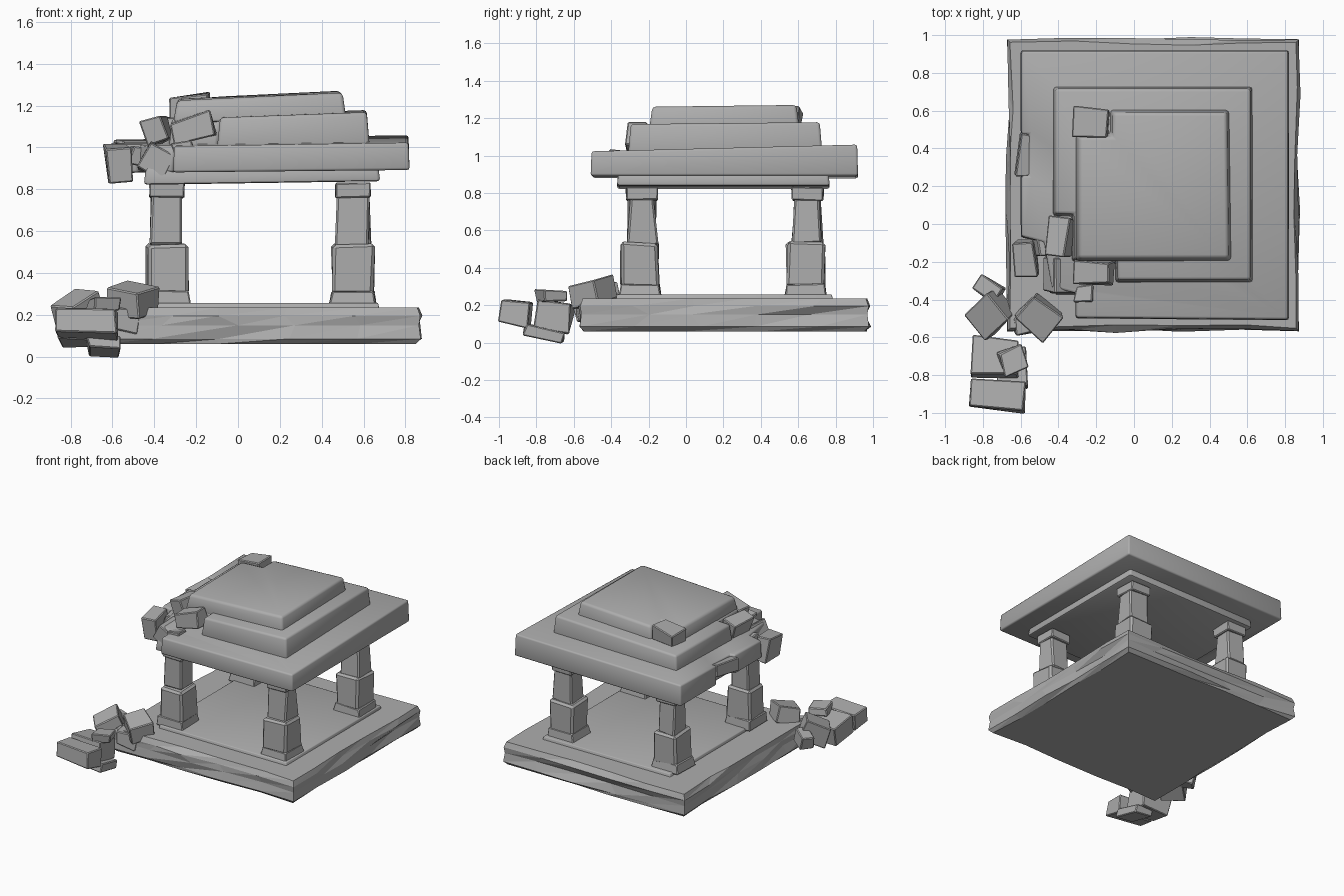
import bpy, bmesh, math, random
from mathutils import Matrix, Vector

random.seed(7)
if "Cube" in bpy.data.objects:
    bpy.data.objects.remove(bpy.data.objects["Cube"], do_unlink=True)

stone = bpy.data.materials.new("grey stone")
stone.use_nodes = True
grey = (0.42, 0.42, 0.42, 1)
stone.diffuse_color = grey
stone.node_tree.nodes["Principled BSDF"].inputs["Base Color"].default_value = grey


def finish(name, bm, bevel=0.0, segments=1, smooth=False):
    """Bevel the edges and turn the bmesh into an object."""
    bmesh.ops.recalc_face_normals(bm, faces=bm.faces)
    if bevel:
        sharp = [e for e in bm.edges if e.calc_face_angle(0) > math.radians(30)]
        bmesh.ops.bevel(bm, geom=sharp, offset=bevel, segments=segments,
                        profile=0.5, affect='EDGES', clamp_overlap=True)
    mesh = bpy.data.meshes.new(name)
    bm.to_mesh(mesh)
    bm.free()
    mesh.materials.append(stone)
    ob = bpy.data.objects.new(name, mesh)
    bpy.context.collection.objects.link(ob)
    if smooth:
        bpy.ops.object.select_all(action='DESELECT')
        ob.select_set(True)
        bpy.context.view_layer.objects.active = ob
        bpy.ops.object.shade_smooth_by_angle(angle=math.radians(50))
    return ob


def block(name, loc, size, rot=(0, 0, 0), jitter=0.008, bevel=0.006, taper=1.0):
    """Worn stone block with slightly shifted corners."""
    bm = bmesh.new()
    bmesh.ops.create_cube(bm, size=1)
    for v in bm.verts:
        k = taper if v.co.z > 0 else 1
        v.co = Vector((v.co.x * size[0] * k, v.co.y * size[1] * k, v.co.z * size[2]))
        v.co += Vector([random.uniform(-jitter, jitter) for _ in range(3)])
    for angle, axis in zip(rot, 'XYZ'):
        bm.transform(Matrix.Rotation(math.radians(angle), 4, axis))
    bm.transform(Matrix.Translation(loc))
    return finish(name, bm, bevel)


def slab(name, outline, low, high, inset=0.0, tilt=(0, 0), base_tilt=(0, 0), bevel=0.015):
    """Extruded outline whose top and underside can lean."""
    cx = (min(p[0] for p in outline) + max(p[0] for p in outline)) / 2
    cy = (min(p[1] for p in outline) + max(p[1] for p in outline)) / 2
    bm = bmesh.new()
    rings = []
    for z, pull, lean in ((low, 0, base_tilt), (high, inset, tilt)):
        ring = []
        for x, y in outline:
            px = x - math.copysign(pull, x - cx)
            py = y - math.copysign(pull, y - cy)
            ring.append(bm.verts.new((px, py, z + lean[0] * (x - cx) + lean[1] * (y - cy))))
        rings.append(ring)
        bm.faces.new(ring)
    n = len(outline)
    for i in range(n):
        j = (i + 1) % n
        bm.faces.new((rings[0][i], rings[0][j], rings[1][j], rings[1][i]))
    return finish(name, bm, bevel, 2, True)


def rect(x0, x1, y0, y1):
    return [(x0, y0), (x1, y0), (x1, y1), (x0, y1)]


# Rough-hewn base with chipped sides
bm = bmesh.new()
corners = rect(-0.665, 0.865, -0.56, 0.97)
steps = 5
rings = []
for z, grow in ((0.06, -0.015), (0.085, 0.008), (0.15, 0.0), (0.195, 0.006), (0.235, -0.008)):
    ring = []
    for c in range(4):
        a, b = Vector(corners[c]), Vector(corners[(c + 1) % 4])
        along = (b - a).normalized()
        out = Vector((along.y, -along.x))
        for s in range(steps):
            p = a.lerp(b, s / steps)
            if s:
                p += out * (grow + random.uniform(-0.018, 0.012))
                p += along * random.uniform(-0.06, 0.06)
            else:
                p += (out - along) * grow
            ring.append(bm.verts.new((p.x, p.y, z)))
    rings.append(ring)
for low, high in zip(rings, rings[1:]):
    for i in range(len(low)):
        j = (i + 1) % len(low)
        bm.faces.new((low[i], low[j], high[j]))
        bm.faces.new((low[i], high[j], high[i]))
bm.faces.new(rings[0])
bm.faces.new(rings[-1])
finish("base", bm)
slab("floor_step", rect(-0.42, 0.68, -0.38, 0.79), 0.2, 0.257, 0.01, bevel=0.006)

# Four pillars, each a foot, two blocks and a capital
for sx, x in (("right", -0.34), ("left", 0.55)):
    for sy, y in (("front", -0.245), ("back", 0.64)):
        tag = sy + "_" + sx
        block("foot_" + tag, (x, y, 0.28), (0.225, 0.225, 0.07), taper=0.9, jitter=0.005)
        block("lower_pillar_" + tag, (x, y, 0.415), (0.195, 0.2, 0.24), jitter=0.01, bevel=0.015)
        block("upper_pillar_" + tag, (x, y + 0.01, 0.65), (0.16, 0.16, 0.25),
              taper=0.88, jitter=0.01, bevel=0.01)
        block("capital_" + tag, (x, y + 0.01, 0.795), (0.165, 0.17, 0.07), jitter=0.004)

# Stepped roof with broken corners
slab("roof_beam", rect(-0.45, 0.68, -0.37, 0.77), 0.83, 0.91, -0.01, base_tilt=(0.015, 0))
slab("lower_roof",
     [(-0.31, -0.5), (0.82, -0.51), (0.82, 0.92), (-0.6, 0.92), (-0.6, 0.48), (-0.56, 0.48),
      (-0.56, 0.26), (-0.6, 0.26), (-0.6, -0.07), (-0.48, -0.1), (-0.44, -0.34), (-0.31, -0.37)],
     0.885, 1.03, 0.005, tilt=(0.015, 0.025), base_tilt=(0.01, 0), bevel=0.012)
slab("middle_roof",
     [(-0.1, -0.31), (0.63, -0.31), (0.63, 0.73), (-0.43, 0.73), (-0.43, 0.04),
      (-0.33, 0.04), (-0.33, -0.2), (-0.1, -0.2)],
     1.0, 1.155, 0.015, tilt=(0.035, 0.01))
slab("upper_roof",
     [(-0.31, -0.2), (0.52, -0.2), (0.51, 0.61), (-0.13, 0.61), (-0.13, 0.48), (-0.31, 0.48)],
     1.12, 1.248, 0.02, tilt=(0.045, 0.012), bevel=0.018)

# Loose stones on the roof: location, size, rotation in degrees
roof_stones = [
    ((-0.23, 0.54, 1.195), (0.19, 0.15, 0.1), (0, -8, -3)),
    ((-0.575, 0.365, 0.965), (0.085, 0.22, 0.09), (6, 5, -4)),
    ((-0.57, -0.18, 0.92), (0.11, 0.19, 0.18), (5, -6, 3)),
    ((-0.39, -0.07, 1.08), (0.11, 0.2, 0.13), (0, -18, -6)),
    ((-0.215, -0.26, 1.09), (0.2, 0.12, 0.12), (0, -16, 0)),
    ((-0.385, -0.27, 0.93), (0.14, 0.18, 0.14), (0, 30, 0)),
    ((-0.26, -0.37, 0.99), (0.1, 0.09, 0.07), (0, -8, 0)),
    ((-0.47, -0.1, 0.96), (0.11, 0.13, 0.09), (0, 10, 10)),
]
for i, (loc, size, rot) in enumerate(roof_stones):
    block("roof_stone_%d" % (i + 1), loc, size, rot, jitter=0.01)

# Fallen rubble beside the front right corner
rubble = [
    ((-0.72, -0.905, 0.16), (0.28, 0.155, 0.12), (-6, 3, -4)),
    ((-0.73, -0.71, 0.14), (0.24, 0.2, 0.15), (-8, 0, -3)),
    ((-0.645, -0.76, 0.05), (0.15, 0.21, 0.065), (-9, 3, 0)),
    ((-0.64, -0.72, 0.25), (0.13, 0.12, 0.07), (0, 0, 22)),
    ((-0.76, -0.48, 0.21), (0.19, 0.18, 0.15), (0, -22, 42)),
    ((-0.5, -0.49, 0.27), (0.19, 0.17, 0.13), (12, 6, -38)),
    ((-0.765, -0.345, 0.2), (0.13, 0.09, 0.1), (0, -12, -35)),
    ((-0.56, -0.53, 0.18), (0.16, 0.1, 0.1), (0, 10, 15)),
]
for i, (loc, size, rot) in enumerate(rubble):
    block("rubble_%d" % (i + 1), loc, size, rot, jitter=0.012)
